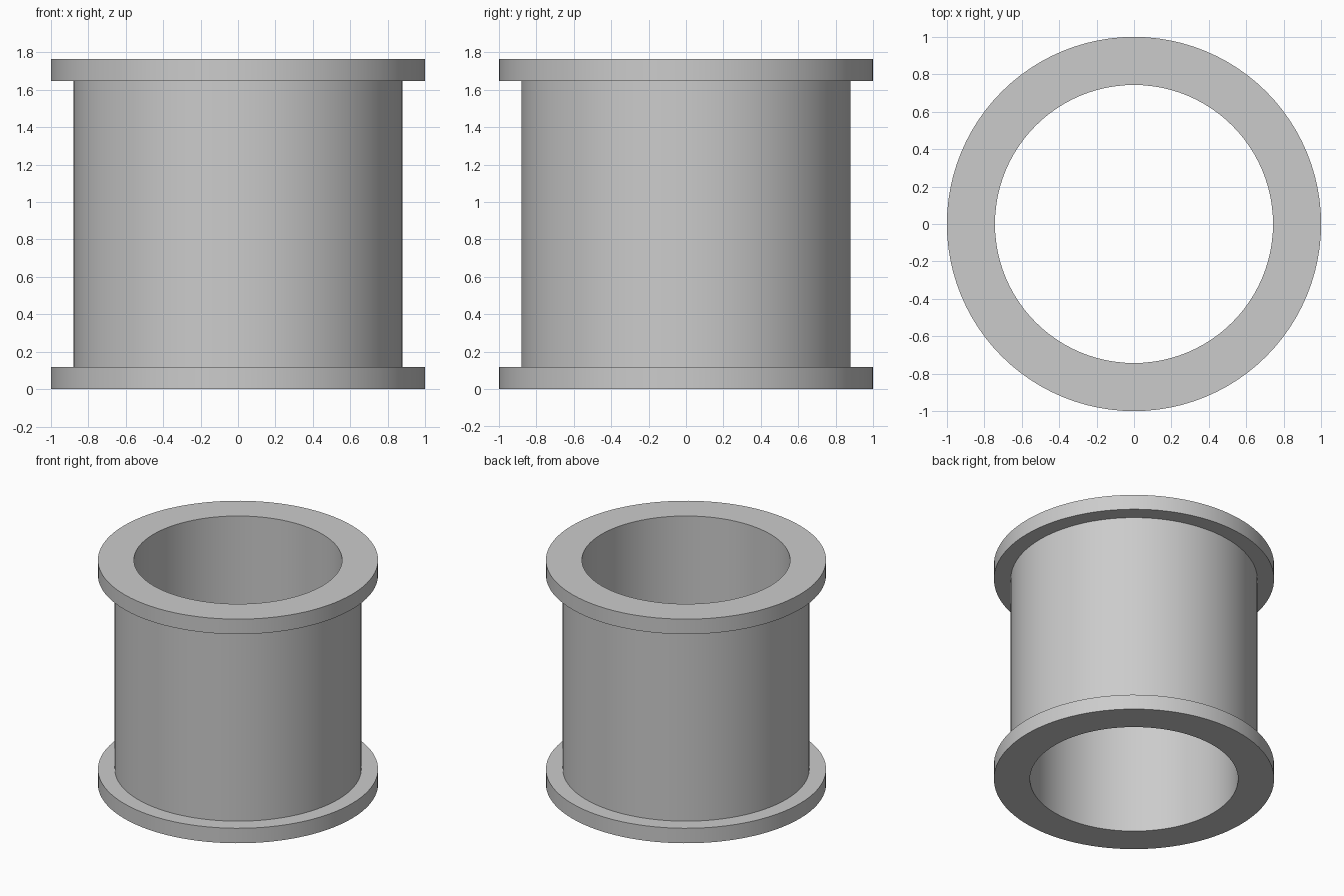
import bpy
import bmesh
import math

cube = bpy.data.objects.get("Cube")
if cube:
    bpy.data.objects.remove(cube, do_unlink=True)

SEGMENTS = 96
HEIGHT = 1.765
FLANGE = 0.118      # flange thickness
R_OUT, R_TUBE, R_BORE = 1.0, 0.88, 0.743

grey = bpy.data.materials.new("plain grey")
grey.use_nodes = True
colour = (0.6, 0.6, 0.6, 1)
grey.diffuse_color = colour
grey.node_tree.nodes["Principled BSDF"].inputs["Base Color"].default_value = colour


def lathe(name, profile):
    """Spin a closed (radius, height) profile around the z axis."""
    bm = bmesh.new()
    verts = [bm.verts.new((r, 0, z)) for r, z in profile]
    edges = [bm.edges.new((verts[i - 1], v)) for i, v in enumerate(verts)]
    bmesh.ops.spin(bm, geom=verts + edges, cent=(0, 0, 0), axis=(0, 0, 1),
                   angle=math.tau, steps=SEGMENTS, use_merge=True)
    bmesh.ops.remove_doubles(bm, verts=bm.verts, dist=1e-5)
    bmesh.ops.recalc_face_normals(bm, faces=bm.faces)
    mesh = bpy.data.meshes.new(name)
    bm.to_mesh(mesh)
    bm.free()
    mesh.materials.append(grey)
    obj = bpy.data.objects.new(name, mesh)
    bpy.context.collection.objects.link(obj)
    bpy.ops.object.select_all(action="DESELECT")
    obj.select_set(True)
    bpy.context.view_layer.objects.active = obj
    bpy.ops.object.shade_smooth_by_angle(angle=math.radians(30))
    return obj


# Flanged sleeve: one hollow body with a rim at each end
top = HEIGHT - FLANGE
lathe("flanged_sleeve", [
    (R_BORE, 0), (R_OUT, 0), (R_OUT, FLANGE), (R_TUBE, FLANGE),
    (R_TUBE, top), (R_OUT, top), (R_OUT, HEIGHT), (R_BORE, HEIGHT),
])
